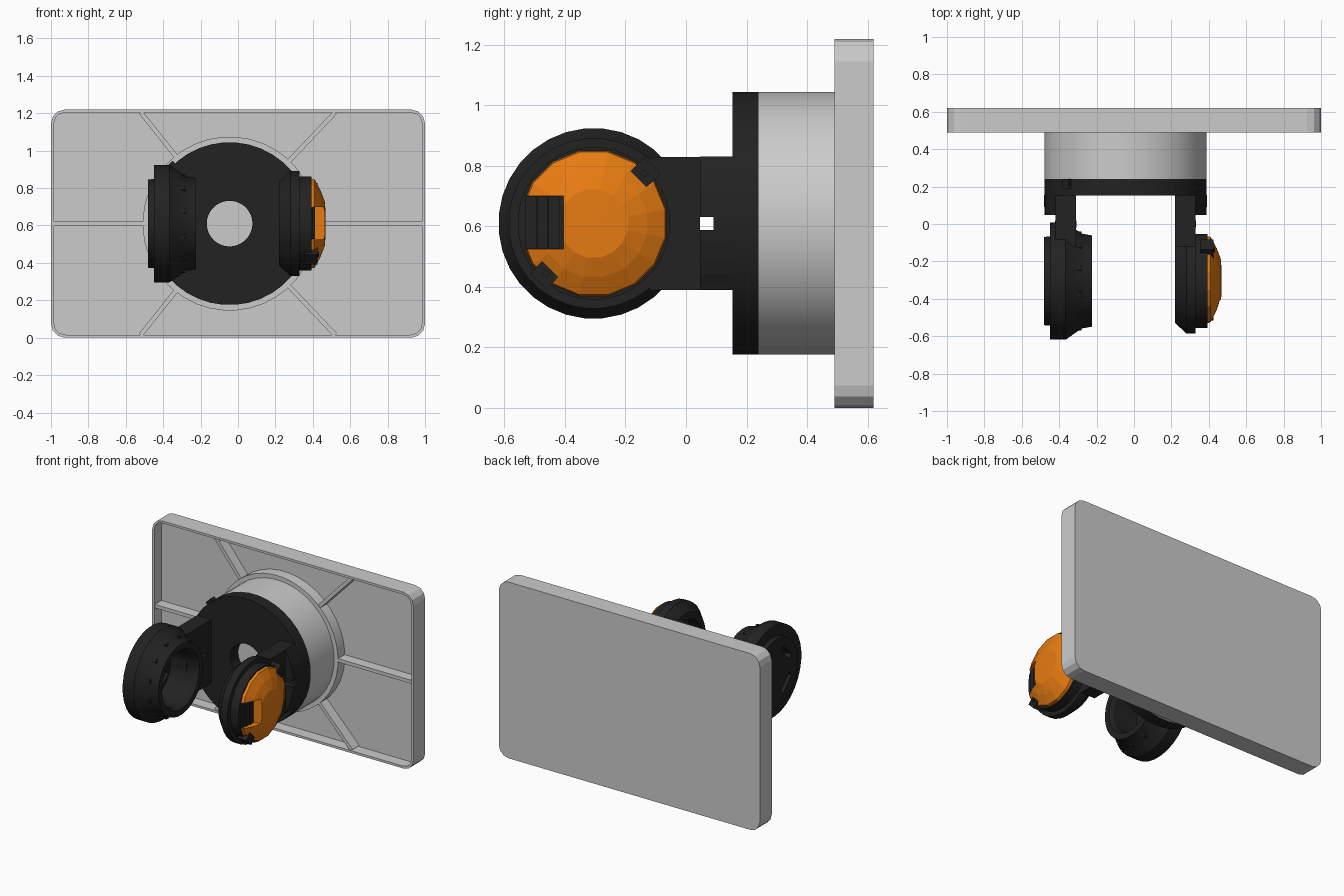
import bpy, bmesh
from math import sin, cos, pi, atan2, hypot, acos
from mathutils import Matrix, Vector

if "Cube" in bpy.data.objects:
    bpy.data.objects.remove(bpy.data.objects["Cube"])

CX, CZ = -0.045, 0.61      # axis of the hub
RY = -0.305                # y of the ring axis


def material(name, rgb):
    m = bpy.data.materials.new(name)
    m.diffuse_color = (*rgb, 1)
    m.use_nodes = True
    m.node_tree.nodes["Principled BSDF"].inputs["Base Color"].default_value = m.diffuse_color
    return m


BLACK = material("black_plastic", (0.016, 0.016, 0.016))
ORANGE = material("orange_plastic", (0.80, 0.20, 0.006))


def finish(name, bm, mat=None, smooth=False):
    bmesh.ops.remove_doubles(bm, verts=bm.verts, dist=1e-5)
    bmesh.ops.recalc_face_normals(bm, faces=bm.faces)
    me = bpy.data.meshes.new(name)
    bm.to_mesh(me)
    bm.free()
    ob = bpy.data.objects.new(name, me)
    bpy.context.collection.objects.link(ob)
    if mat:
        me.materials.append(mat)
    if smooth:
        bpy.ops.object.select_all(action='DESELECT')
        ob.select_set(True)
        bpy.context.view_layer.objects.active = ob
        bpy.ops.object.shade_smooth_by_angle(angle=0.5)
    return ob


def lathe(name, profile, axis, n=40, mat=None, smooth=True):
    """Closed profile of (along axis, radius), turned about the hub (y) or ring (x) axis."""
    bm = bmesh.new()
    rows = []
    for a, r in profile:
        row = []
        for i in range(n):
            t = 2 * pi * (i + 0.5) / n
            u, v = r * cos(t), r * sin(t)
            row.append(bm.verts.new((a, RY + u, CZ + v) if axis == 'x' else (CX + u, a, CZ + v)))
        rows.append(row)
    for k, p in enumerate(rows):
        q = rows[(k + 1) % len(rows)]
        if profile[k][1] == 0 and profile[(k + 1) % len(rows)][1] == 0:
            continue
        for i in range(n):
            j = (i + 1) % n
            bm.faces.new((p[i], p[j], q[j], q[i]))
    bmesh.ops.dissolve_degenerate(bm, dist=1e-5, edges=bm.edges)
    return finish(name, bm, mat, smooth)


def box(name, c, size, mat=None, rot=0, axis='X'):
    bm = bmesh.new()
    m = Matrix.Translation(c) @ Matrix.Rotation(rot, 4, axis) @ Matrix.Diagonal((*size, 1))
    bmesh.ops.create_cube(bm, size=1, matrix=m)
    return finish(name, bm, mat)


def prism(name, pts, y0, y1, mat=None):
    """Outline of (x, z) points extruded along y."""
    bm = bmesh.new()
    f = bm.faces.new([bm.verts.new((x, y0, z)) for x, z in pts])
    ext = bmesh.ops.extrude_face_region(bm, geom=[f])
    bmesh.ops.translate(bm, vec=(0, y1 - y0, 0),
                        verts=[g for g in ext['geom'] if isinstance(g, bmesh.types.BMVert)])
    return finish(name, bm, mat)


def cut(ob, cutter):
    mod = ob.modifiers.new("cut", 'BOOLEAN')
    mod.operation, mod.solver, mod.object = 'DIFFERENCE', 'EXACT', cutter
    bpy.ops.object.select_all(action='DESELECT')
    bpy.context.view_layer.objects.active = ob
    ob.select_set(True)
    bpy.ops.object.modifier_apply(modifier=mod.name)
    bpy.data.objects.remove(cutter)


# Wall plate: rounded tray, open at the front
R = 0.075
outline = [(sx * (1 - R) + R * cos(q + k * pi / 6), 0.61 + sz * (0.61 - R) + R * sin(q + k * pi / 6))
           for sx, sz, q in ((1, 1, 0), (-1, 1, pi / 2), (-1, -1, pi), (1, -1, 1.5 * pi))
           for k in range(4)]
plate = prism("wall_plate", outline, 0.49, 0.62)
bm = bmesh.new()
bm.from_mesh(plate.data)
front = min(bm.faces, key=lambda f: f.calc_center_median().y)
bmesh.ops.inset_region(bm, faces=[front], thickness=0.016)
ext = bmesh.ops.extrude_discrete_faces(bm, faces=[front])
for v in ext['faces'][0].verts:
    v.co.y = 0.57
bmesh.ops.remove_doubles(bm, verts=bm.verts, dist=1e-5)
bm.to_mesh(plate.data)
bm.free()

# Stiffening ribs running from the hub to the tray rim
for i, (x, z) in enumerate([(0.99, CZ), (-0.99, CZ), (0.52, 1.205), (-0.52, 1.205),
                            (0.52, 0.015), (-0.52, 0.015)]):
    d = Vector((x - CX, z - CZ))
    a = Vector((CX, CZ)) + d.normalized() * 0.40
    b = Vector((x, z))
    mid = (a + b) / 2
    box(f"rib_{i}", (mid.x, 0.536, mid.y), ((b - a).length, 0.076, 0.024),
        rot=-atan2(d.y, d.x), axis='Y')

# Hub: grey drum with a collar, black cap with a centre hole
lathe("hub_drum", [(0.24, 0), (0.24, 0.435), (0.495, 0.435), (0.495, 0.465), (0.575, 0.465), (0.575, 0)], 'y')
lathe("hub_cap", [(0.153, 0.122), (0.153, 0.435), (0.24, 0.435), (0.24, 0.122)], 'y', mat=BLACK)
box("cap_notch_tab", (-0.355, 0.215, 0.92), (0.045, 0.05, 0.03), BLACK, rot=-0.8, axis='Y')

# Arms with curved root flanges, pierced by a small window
half = acos(0.375 / 0.435)
for side, s in (("right", 1), ("left", -1)):
    arm = box(f"{side}_arm", (CX + s * 0.32, 0.02, CZ), (0.11, 0.28, 0.44), BLACK)
    arc = [(CX + s * 0.435 * cos(t), CZ + 0.435 * sin(t))
           for t in (half * (k / 4 - 1) for k in range(9))]
    flange = prism(f"{side}_arm_flange", arc, 0.047, 0.155, BLACK)
    for ob in (arm, flange):
        cut(ob, box("window_cutter", (CX + s * 0.35, 0.068, CZ), (0.4, 0.045, 0.042)))
    pin = box(f"{side}_pivot_pin", (CX + s * 0.32, 0.0, CZ), (0.114, 0.028, 0.028), BLACK, rot=pi / 4)

# Left ring: open cup with a slotted floor
left = lathe("left_ring", [(-0.48, 0), (-0.48, 0.237), (-0.45, 0.24), (-0.45, 0.315), (-0.365, 0.315),
                           (-0.28, 0.255), (-0.225, 0.245), (-0.225, 0.205), (-0.25, 0.19),
                           (-0.435, 0.19), (-0.435, 0)], 'x', 32, BLACK)
for k in range(4):
    t = pi / 4 + k * pi / 2
    cut(left, box("slot_cutter", (-0.46, RY + 0.15 * cos(t), CZ + 0.15 * sin(t)),
                  (0.2, 0.035, 0.13), rot=t))
# Grip nubs round the left ring
for k in range(12):
    t = 2 * pi * (k + 0.5) / 12
    box(f"left_ring_nub_{k}", (-0.295, RY + 0.26 * cos(t), CZ + 0.26 * sin(t)),
        (0.03, 0.02, 0.025), BLACK, rot=t)

# Right ring: chamfered rim, stepped collar
lathe("right_ring", [(0.30, 0), (0.30, 0.18), (0.22, 0.18), (0.22, 0.225), (0.28, 0.282), (0.33, 0.282),
                     (0.33, 0.252), (0.392, 0.252), (0.392, 0)], 'x', 32, BLACK)

# Orange faceted cover with a notch on its front edge
cover = lathe("orange_cover", [(0.385, 0), (0.385, 0.246), (0.41, 0.24), (0.442, 0.18), (0.466, 0.115),
                               (0.468, 0)], 'x', 16, ORANGE, smooth=False)
cut(cover, box("notch_cutter", (0.43, -0.505, 0.6125), (0.3, 0.2, 0.175)))
for k in range(3):
    box(f"notch_step_{k}", (0.385 + 0.006 * k, -0.512 + 0.038 * k, 0.6125), (0.03, 0.036, 0.172), BLACK)
box("notch_ledge", (0.385, -0.455, 0.6125), (0.02, 0.10, 0.174), BLACK)

# Clips holding the cover
for i, (y, z) in enumerate([(-0.137, 0.775), (-0.462, 0.445)]):
    t = atan2(z - CZ, y - RY)
    box(f"cover_clip_{i}", (0.39, y, z), (0.07, 0.075, 0.075), BLACK, rot=t)
    box(f"clip_screw_{i}", (0.428, y, z), (0.01, 0.02, 0.02), BLACK, rot=t)
